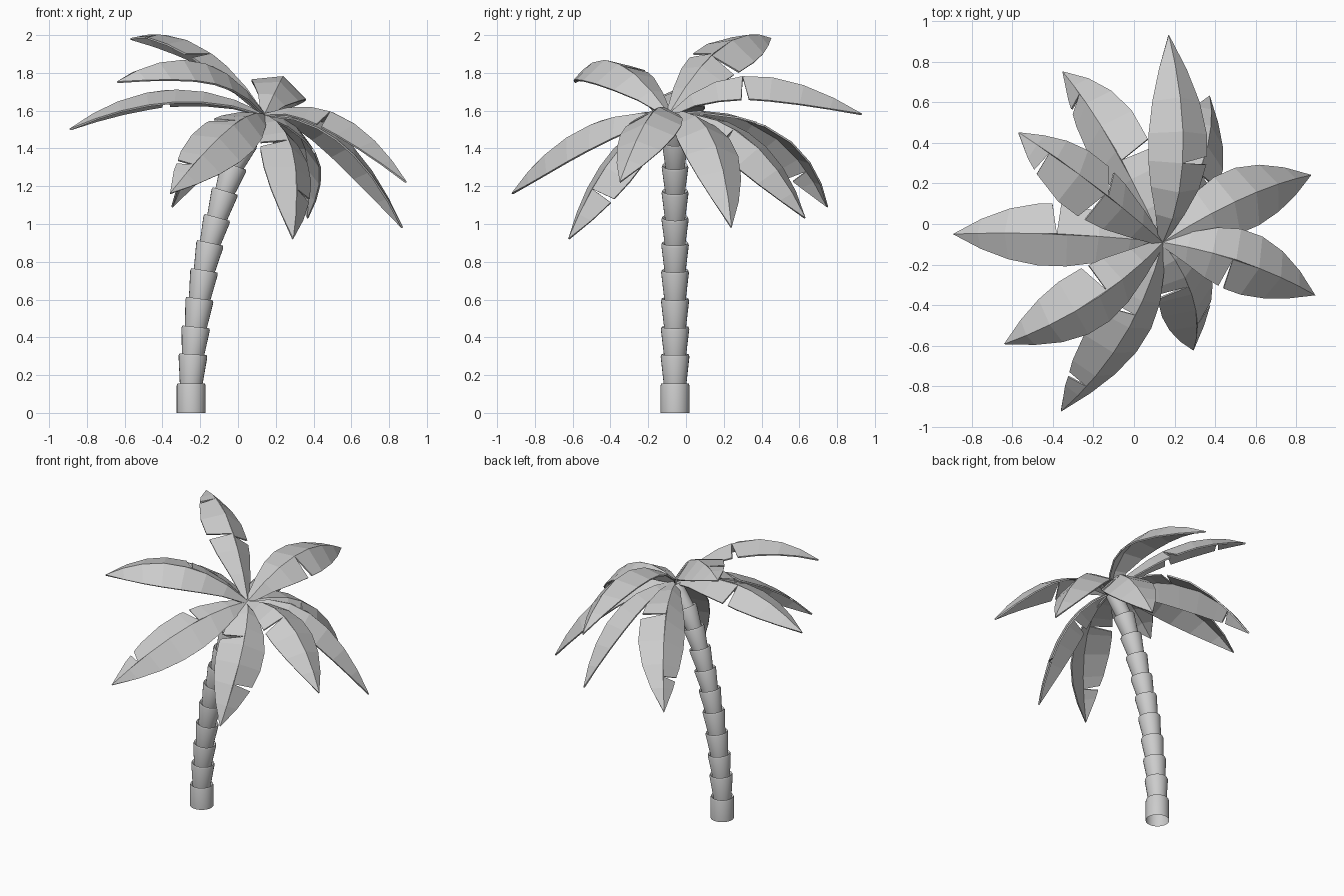
import bpy, bmesh
from math import radians, sin, cos, pi
from mathutils import Vector, Matrix

if "Cube" in bpy.data.objects:
    bpy.data.objects.remove(bpy.data.objects["Cube"])


def make_object(name, bm):
    me = bpy.data.meshes.new(name)
    bm.to_mesh(me)
    bm.free()
    ob = bpy.data.objects.new(name, me)
    bpy.context.collection.objects.link(ob)
    return ob


# Trunk: flared sections stacked along a leaning path (x, z)
PATH = [(-.248, 0), (-.248, .155), (-.238, .31), (-.223, .455), (-.203, .605), (-.178, .755),
        (-.147, .90), (-.11, 1.035), (-.068, 1.175), (-.02, 1.31), (.04, 1.44), (.13, 1.57)]
SIDES = 24
bm = bmesh.new()
rings = []


def add_ring(c, d, r):
    q = Vector((0, 0, 1)).rotation_difference(d)
    ring = [bm.verts.new(c + q @ Vector((r * cos(2 * pi * i / SIDES), r * sin(2 * pi * i / SIDES), 0)))
            for i in range(SIDES)]
    if rings:
        for i in range(SIDES):
            j = (i + 1) % SIDES
            bm.faces.new((rings[-1][i], rings[-1][j], ring[j], ring[i]))
    rings.append(ring)


pts = [Vector((x, -.058, z)) for x, z in PATH]
for k in range(len(pts) - 1):
    a, b = pts[k], pts[k + 1]
    d = (b - a).normalized()
    top = .077 - .0008 * k
    add_ring(a - d * (.012 if k else 0), d, .06 - .001 * k if k else top)
    if k == len(pts) - 2:
        top = .052
    add_ring(b - d * .012, d, top)
    add_ring(b, d, top - .004)
bm.faces.new(rings[-1])
trunk = make_object("trunk", bm)
bpy.context.view_layer.objects.active = trunk
trunk.select_set(True)
bpy.ops.object.shade_smooth_by_angle(angle=radians(35))

# Leaves: folded blades along a curved midrib, with torn notches
CROWN = Vector((.14, -.09, 1.58))
T = [0, .15, .3, .45, .6, .75, .88, 1]
W = [.02, .085, .14, .168, .168, .137, .08, 0]


def width(t):
    for i in range(len(T) - 1):
        if t <= T[i + 1]:
            return W[i] + (W[i + 1] - W[i]) * (t - T[i]) / (T[i + 1] - T[i])
    return 0


def leaf(name, mid, tip, roll, notches, fold=26):
    mid, tip = Vector(mid), Vector(tip)
    ctrl = 2 * mid - (CROWN + tip) / 2

    def rib(t):
        return CROWN * (1 - t) ** 2 + ctrl * 2 * t * (1 - t) + tip * t * t

    flat = Vector((tip.x - CROWN.x, tip.y - CROWN.y, 0)).normalized()
    right = flat.cross(Vector((0, 0, 1)))

    def edge(t, s):
        tan = ((ctrl - CROWN) * (1 - t) + (tip - ctrl) * t).normalized()
        side = (right - tan * right.dot(tan)).normalized()
        out = Matrix.Rotation(radians(s * fold + roll), 3, tan) @ (side * s)
        return rib(t) + out * width(t)

    bm = bmesh.new()
    for s in (1, -1):
        cuts = [t for side, t in notches if side == s]
        stations = sorted([(t, t, t) for t in T if all(abs(t - c) > .06 for c in cuts)]
                          + [(c, c - .01, c + (.035 if c < .6 else .015)) for c in cuts])
        for (t0, _, e0), (t1, e1, _) in zip(stations, stations[1:]):
            ps = [rib(t0), edge(e0, s), edge(e1, s), rib(t1)]
            if t1 == 1:
                ps.pop()
            if s < 0:
                ps.reverse()
            bm.faces.new([bm.verts.new(p) for p in ps])
    bmesh.ops.remove_doubles(bm, verts=bm.verts, dist=.0005)
    bmesh.ops.recalc_face_normals(bm, faces=bm.faces)
    ob = make_object(name, bm)
    mod = ob.modifiers.new("thickness", 'SOLIDIFY')
    mod.thickness = .01
    mod.offset = 0


# mid point, tip, roll, notches as (side, position)
LEAVES = [
    ((.24, .35, 1.78), (.17, .93, 1.58), 20, [(1, .45)]),
    ((.53, .125, 1.48), (.87, .24, .98), 0, []),
    ((.54, -.19, 1.57), (.89, -.35, 1.22), 0, [(1, .43)]),
    ((.29, -.37, 1.37), (.29, -.62, .92), -22, [(1, .38), (-1, .74)]),
    ((-.05, -.55, 1.50), (-.36, -.92, 1.16), -30, [(1, .38), (1, .82)]),
    ((-.21, -.38, 1.855), (-.64, -.59, 1.75), -14, [(1, .4)]),
    ((-.38, -.05, 1.705), (-.89, -.05, 1.50), 3, [(1, .5)]),
    ((-.20, .19, 1.935), (-.57, .45, 1.98), 19, [(-1, .42), (1, .4), (-1, .8)]),
    ((-.11, .40, 1.51), (-.35, .75, 1.09), -18, [(-1, .82), (1, .4)]),
    ((.34, .31, 1.46), (.37, .63, 1.03), 25, [(1, .42)]),
]
for i, args in enumerate(LEAVES):
    leaf(f"palm_leaf_{i + 1}", *args)
